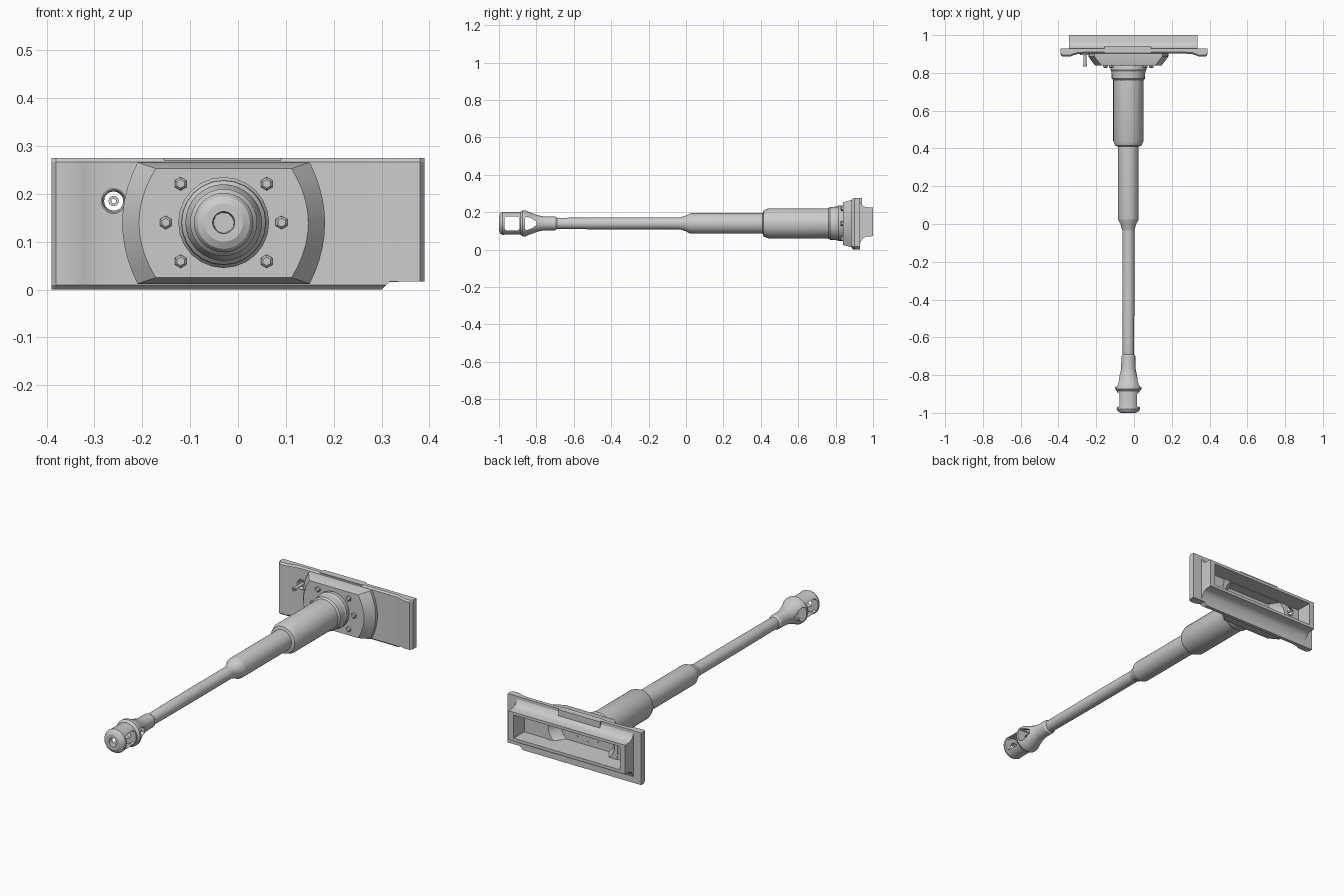
import bpy, bmesh, math

if "Cube" in bpy.data.objects:
    bpy.data.objects.remove(bpy.data.objects["Cube"])

CX, CZ = -0.03, 0.14          # gun axis

grey = bpy.data.materials.new("light_grey")
grey.diffuse_color = (0.6, 0.6, 0.6, 1)
grey.use_nodes = True
grey.node_tree.nodes["Principled BSDF"].inputs["Base Color"].default_value = grey.diffuse_color


def loft(name, rings, closed=False):
    """Skin a list of equal point rings; cap the ends or close into a loop."""
    bm = bmesh.new()
    vs = [[bm.verts.new(p) for p in ring] for ring in rings]
    n, m = len(rings[0]), len(rings)
    for i in range(m if closed else m - 1):
        a, b = vs[i], vs[(i + 1) % m]
        for j in range(n):
            k = (j + 1) % n
            bm.faces.new((a[j], a[k], b[k], b[j]))
    if not closed:
        bm.faces.new(vs[0])
        bm.faces.new(vs[-1])
    bmesh.ops.recalc_face_normals(bm, faces=bm.faces)
    me = bpy.data.meshes.new(name)
    bm.to_mesh(me)
    bm.free()
    me.materials.append(grey)
    ob = bpy.data.objects.new(name, me)
    bpy.context.collection.objects.link(ob)
    return ob


def circle(y, r, seg, x=CX, z=CZ):
    return [(x + r * math.cos(2 * math.pi * i / seg), y,
             z + r * math.sin(2 * math.pi * i / seg)) for i in range(seg)]


def lathe(name, pts, seg=32, closed=False, x=CX, z=CZ):
    return loft(name, [circle(y, r, seg, x, z) for y, r in pts], closed)


def extrude_x(name, yz, x0, x1):
    return loft(name, [[(x, y, z) for y, z in yz] for x in (x0, x1)])


def box(name, x0, x1, y0, y1, z0, z1):
    return extrude_x(name, [(y0, z0), (y1, z0), (y1, z1), (y0, z1)], x0, x1)


def activate(ob):
    bpy.ops.object.select_all(action='DESELECT')
    ob.select_set(True)
    bpy.context.view_layer.objects.active = ob


def cut(targets, cutter):
    for ob in targets:
        activate(ob)
        mod = ob.modifiers.new("cut", 'BOOLEAN')
        mod.operation, mod.solver, mod.object = 'DIFFERENCE', 'EXACT', cutter
        bpy.ops.object.modifier_apply(modifier=mod.name)
    bpy.data.objects.remove(cutter)


# Hollow muzzle brake: outer skin, then bore and two chambers back to the front
brake = lathe("muzzle_brake", [
    (-1.0, 0.04), (-0.992, 0.055), (-0.98, 0.062), (-0.967, 0.06), (-0.885, 0.06),
    (-0.873, 0.07), (-0.858, 0.07), (-0.84, 0.061), (-0.79, 0.043), (-0.765, 0.038),
    (-0.7, 0.037), (-0.69, 0.03),
    (-0.69, 0.02), (-0.79, 0.022), (-0.81, 0.034), (-0.858, 0.05), (-0.858, 0.023),
    (-0.888, 0.023), (-0.888, 0.047), (-0.972, 0.047), (-0.972, 0.023), (-1.0, 0.023)],
    closed=True)


def mirrored(half):
    return ([(y, CZ + h) for y, h in half] +
            [(y, CZ - h) for y, h in reversed(half)])


# Side ports through the brake
for half in ([(-0.97, 0.028), (-0.962, 0.037), (-0.9, 0.037), (-0.891, 0.028)],
             [(-0.862, 0.032), (-0.85, 0.036), (-0.825, 0.026), (-0.8, 0.01)]):
    cut([brake], extrude_x("port_cutter", mirrored(half), -0.2, 0.2))

# Barrel and its stepped sleeves
lathe("barrel", [(-0.72, 0.026), (-0.70, 0.03), (-0.38, 0.032), (-0.03, 0.032), (0.0, 0.035)])
lathe("front_sleeve", [(-0.04, 0.03), (-0.03, 0.033), (0.0, 0.042), (0.02, 0.053),
                       (0.03, 0.055), (0.43, 0.055)])
lathe("rear_sleeve", [(0.41, 0.055), (0.415, 0.07), (0.44, 0.08), (0.78, 0.08)])
lathe("sleeve_collar", [(0.76, 0.079), (0.77, 0.088), (0.808, 0.09), (0.815, 0.095),
                        (0.83, 0.095), (0.85, 0.088)], 24)


# Raised mount with bowed ends and sloping flanks
def bowed(y, corner, mid, hz):
    side = []
    for i in range(11):
        t = -1 + 0.2 * i
        side.append((corner + (mid - corner) * (1 - t * t), t * hz))
    return ([(CX + w, y, CZ - 0.001 + h) for w, h in side] +
            [(CX - w, y, CZ - 0.001 - h) for w, h in side])


mount = loft("mantlet_mount", [bowed(0.84, 0.142, 0.177, 0.114),
                               bowed(0.887, 0.18, 0.212, 0.127),
                               bowed(0.915, 0.18, 0.212, 0.127)])

# Wide shield plate with thickened, chamfered ends
plan = [(-0.39, 0.93), (-0.39, 0.90), (-0.38, 0.886), (-0.34, 0.886), (-0.325, 0.892),
        (-0.30, 0.899), (-0.26, 0.902), (0.27, 0.902), (0.31, 0.899), (0.33, 0.892),
        (0.345, 0.886), (0.38, 0.886), (0.39, 0.90), (0.39, 0.93)]
plate = loft("shield_plate",
             [[(x, y + (d if y < 0.92 else 0), z) for x, y in plan]
              for z, d in ((0.0, 0.01), (0.009, 0), (0.267, 0), (0.275, 0.008))])

# Rear frame with coved top and bottom
frame = extrude_x("rear_frame", [
    (0.925, 0.016), (0.932, 0.035), (0.94, 0.051), (0.95, 0.063), (0.965, 0.07), (1.0, 0.072),
    (1.0, 0.225), (0.965, 0.227), (0.95, 0.232), (0.94, 0.242), (0.932, 0.255),
    (0.925, 0.27)], -0.345, 0.335)

# Notch in the lower corner of the plate
notch = [(0.30, -0.02), (0.30, 0.0), (0.318, 0.017), (0.45, 0.017), (0.45, -0.02)]
cut([plate], loft("notch_cutter", [[(x, y, z) for x, z in notch] for y in (0.8, 1.1)]))

# Rear opening and deeper recess behind the mount
cut([plate, frame], box("opening_cutter", -0.315, 0.305, 0.912, 1.1, 0.088, 0.21))
recess = loft("recess_cutter", [
    [(x, y, CZ + 0.008 + (z - CZ) * 0.5) for x, y, z in bowed(yy, c, m, 0.12)]
    for yy, c, m in ((0.862, 0.125, 0.155), (0.92, 0.165, 0.197))])
cut([plate, mount], recess)

# Port for the secondary tube
cut([plate], lathe("tube_port_cutter", [(0.85, 0.027), (0.95, 0.02)], 20, x=-0.26, z=0.185))
lathe("secondary_tube", [(0.835, 0.011), (0.85, 0.011), (0.85, 0.008), (0.925, 0.008),
                         (0.925, 0.005), (0.835, 0.005)], 12, True, x=-0.26, z=0.185)
lathe("tube_port_ring", [(0.896, 0.027), (0.915, 0.027), (0.915, 0.02), (0.896, 0.024)],
      20, True, x=-0.26, z=0.185)

# Top lug on the plate
box("top_lug", -0.155, 0.09, 0.905, 0.94, 0.235, 0.275)

# Hex bolts around the collar
for i, (bx, bz) in enumerate([(s * w, h) for s in (-1, 1)
                              for w, h in ((0.09, 0.081), (0.121, 0), (0.09, -0.081))]):
    loft(f"mount_bolt_{i + 1}", [
        [(x, y, z) for x, _, z in
         [(CX + bx + r * math.sin(k * math.pi / 3), 0, CZ + bz + r * math.cos(k * math.pi / 3))
          for k in range(6)]]
        for y, r in ((0.826, 0.009), (0.831, 0.014), (0.845, 0.014))])

# Small bolt ends inside the recess
for i in range(8):
    a = 2 * math.pi * i / 8
    lathe(f"recess_bolt_{i + 1}", [(0.86, 0.004), (0.866, 0.004)], 8,
          x=CX + 0.085 * math.cos(a), z=CZ + 0.008 + 0.04 * math.sin(a))

# Smooth the curved skins, keep edges crisp
for ob in list(bpy.context.scene.objects):
    activate(ob)
    bpy.ops.object.shade_smooth_by_angle(angle=math.radians(28))
